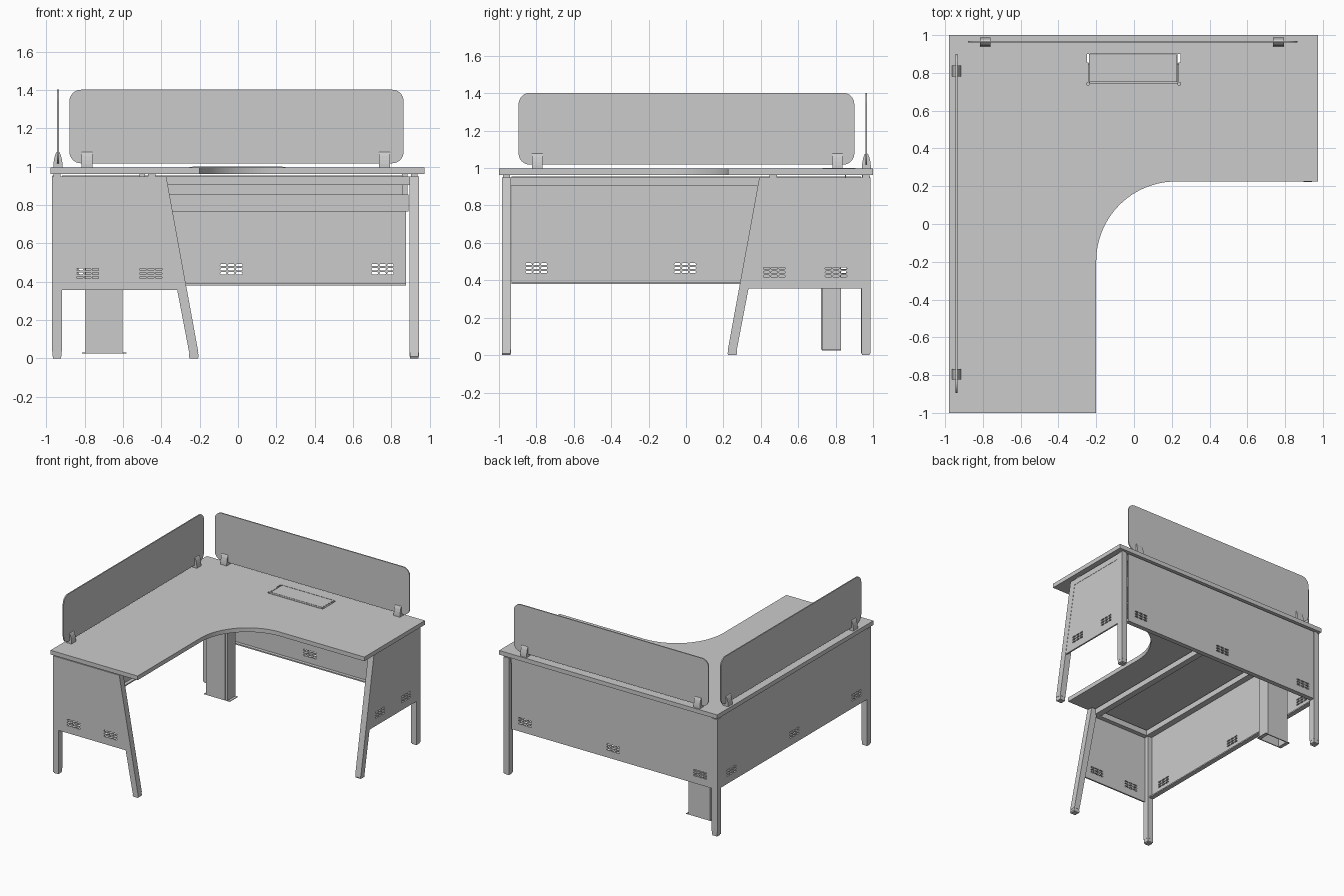
import bpy, bmesh
from math import sin, cos, pi

# Axis maps: (a, b, c) -> world, where c is the extrusion depth
XY = lambda a, b, c: (a, b, c)
XZ = lambda a, b, c: (a, c, b)
YZ = lambda a, b, c: (c, a, b)
SIDE = lambda a, b, c: (-c - 0.04, 0.017 - a, b)   # turns the front end frame into the right one


def plate(name, loops, c0, c1, fn):
    """Flat outline (first loop) with holes (other loops), extruded c0..c1."""
    bm = bmesh.new()
    for loop in loops:
        vs = [bm.verts.new((a, b, 0)) for a, b in loop]
        for i, v in enumerate(vs):
            bm.edges.new((vs[i - 1], v))
    bmesh.ops.triangle_fill(bm, edges=bm.edges[:], use_beauty=True, normal=(0, 0, 1))
    ext = bmesh.ops.extrude_face_region(bm, geom=bm.faces[:])
    top = {g for g in ext["geom"] if isinstance(g, bmesh.types.BMVert)}
    for v in bm.verts:
        v.co = fn(v.co.x, v.co.y, c1 if v in top else c0)
    bmesh.ops.recalc_face_normals(bm, faces=bm.faces[:])
    me = bpy.data.meshes.new(name)
    bm.to_mesh(me)
    bm.free()
    ob = bpy.data.objects.new(name, me)
    bpy.context.collection.objects.link(ob)
    return ob


def rect(a0, a1, b0, b1):
    return [(a0, b0), (a1, b0), (a1, b1), (a0, b1)]


def box(name, x0, x1, y0, y1, z0, z1):
    return plate(name, [rect(x0, x1, y0, y1)], z0, z1, XY)


def rounded(a0, a1, b0, b1, r, n):
    pts = []
    for k, (a, b) in enumerate([(a1 - r, b1 - r), (a0 + r, b1 - r), (a0 + r, b0 + r), (a1 - r, b0 + r)]):
        pts += [(a + r * cos(pi / 2 * (k + i / n)), b + r * sin(pi / 2 * (k + i / n))) for i in range(n + 1)]
    return pts


def vents(a, b):
    """Three by three group of rounded slots."""
    return [rounded(a + i * 0.041 - 0.017, a + i * 0.041 + 0.017,
                    b + j * 0.021 - 0.0055, b + j * 0.021 + 0.0055, 0.005, 3)
            for i in (-1, 0, 1) for j in (-1, 0, 1)]


def upright(name, x, y):
    """Square leg with foot and spacer, centred on x, y."""
    box(name + "_leg", x - 0.025, x + 0.025, y - 0.025, y + 0.025, 0.035, 0.95)
    box(name + "_foot", x - 0.024, x + 0.024, y - 0.024, y + 0.024, 0.008, 0.035)
    box(name + "_foot_pad", x - 0.02, x + 0.02, y - 0.02, y + 0.02, 0, 0.008)
    box(name + "_spacer", x - 0.018, x + 0.018, y - 0.018, y + 0.018, 0.95, 0.963)


# Desktop with sweeping inner corner and cable hatch opening
R = 0.422
arc = [(0.222 - R * cos(pi / 2 * i / 32), -0.197 + R * sin(pi / 2 * i / 32)) for i in range(33)]
outline = [(-0.98, -1), (-0.2, -1)] + arc + [(0.975, 0.225), (0.975, 1), (-0.98, 1)]
plate("desktop", [outline, rect(-0.25, 0.245, 0.735, 0.9)], 0.963, 0.997, XY)

# Cable hatch: lid, rim
box("hatch_lid", -0.232, 0.227, 0.752, 0.897, 0.982, 0.999)
plate("hatch_rim", [rect(-0.238, 0.233, 0.73, 0.905), rect(-0.234, 0.229, 0.747, 0.899)], 0.985, 1.0, XY)
for s, x in (("left", -0.247), ("right", 0.242)):
    box(s + "_hatch_hinge", x - 0.006, x + 0.006, 0.75, 0.855, 0.975, 0.999)

# Upright legs: corner, back right, front left
upright("corner", -0.945, 0.96)
upright("back_right", 0.92, 0.962)
upright("front_left", -0.945, -0.96)

# End frames: slanted leg, top bar and vented end panel
for s, fn in (("front", XZ), ("right", SIDE)):
    d0, d1 = -0.985, -0.935
    plate(s + "_slanted_leg", [[(-0.255, 0.03), (-0.207, 0.03), (-0.375, 0.95), (-0.39, 0.95), (-0.422, 0.905)]], d0, d1, fn)
    plate(s + "_slanted_foot", [[(-0.253, 0.0), (-0.21, 0.0), (-0.205, 0.008), (-0.209, 0.03), (-0.254, 0.03), (-0.256, 0.008)]],
          d0 + 0.002, d1 - 0.002, fn)
    plate(s + "_top_bar", [[(-0.92, 0.905), (-0.42, 0.905), (-0.387, 0.95), (-0.92, 0.95)]], d0, d1, fn)
    plate(s + "_end_panel", [[(-0.92, 0.357), (-0.312, 0.357), (-0.413, 0.905), (-0.92, 0.905)]]
          + vents(-0.785, 0.443) + vents(-0.455, 0.443), d0 + 0.002, d0 + 0.014, fn)
    plate(s + "_end_spacer", [rect(-0.47, -0.43, 0.95, 0.963)], d0 + 0.007, d1 - 0.007, fn)

# Long modesty panels with vents and folded bottom lip
plate("back_panel", [rect(-0.92, 0.877, 0.38, 0.955)] + vents(-0.815, 0.465)
      + vents(-0.035, 0.465) + vents(0.755, 0.465), 0.971, 0.983, XZ)
box("back_panel_lip", -0.92, 0.877, 0.945, 0.971, 0.38, 0.39)
plate("left_panel", [rect(-0.933, 0.935, 0.38, 0.955)] + vents(-0.8, 0.465)
      + vents(-0.005, 0.465) + vents(0.8, 0.465), -0.968, -0.956, YZ)
box("left_panel_lip", -0.956, -0.93, -0.933, 0.935, 0.38, 0.39)

# Under-desk support beams
box("wing_front_beam", -0.46, 0.895, 0.42, 0.47, 0.905, 0.95)
box("wing_rear_beam", -0.92, 0.895, 0.921, 0.971, 0.905, 0.95)
box("return_inner_beam", -0.46, -0.41, -0.935, 0.42, 0.905, 0.95)
box("return_outer_beam", -0.956, -0.906, -0.935, 0.935, 0.905, 0.95)

# Cable tray: open-topped channel
t = 0.008
plate("cable_tray", [[(0.68, 0.855), (0.68, 0.765), (0.85, 0.765), (0.85, 0.855), (0.85 - t, 0.855),
                      (0.85 - t, 0.765 + t), (0.68 + t, 0.765 + t), (0.68 + t, 0.855)]], -0.55, 0.89, YZ)
for x in (-0.5, 0.87):
    box("tray_hanger", x - 0.015, x + 0.015, 0.85, 0.856, 0.765, 0.963)

# Vertical cable riser: hollow duct with a foot flange
plate("cable_riser", [rect(-0.795, -0.603, 0.728, 0.83), rect(-0.787, -0.611, 0.736, 0.822)], 0.03, 0.9, XY)
box("riser_cover", -0.775, -0.622, 0.722, 0.728, 0.03, 0.9)
plate("riser_flange", [rect(-0.815, -0.583, 0.728, 0.83), rect(-0.787, -0.611, 0.736, 0.822)], 0.025, 0.03, XY)

# Privacy screens
plate("back_screen", [rounded(-0.88, 0.865, 1.018, 1.402, 0.06, 8)], 0.96, 0.969, XZ)
plate("left_screen", [rounded(-0.895, 0.9, 1.018, 1.402, 0.06, 8)], -0.9445, -0.9355, YZ)


# Bullet-shaped screen clamps
def clamp_profile(c):
    half = [(0.024, 0.997), (0.0235, 1.015), (0.021, 1.035), (0.016, 1.057), (0.009, 1.074), (0.004, 1.078)]
    return [(c + a, z) for a, z in half] + [(c - a, z) for a, z in reversed(half)]


for x in (-0.788, 0.765):
    plate("back_screen_clamp", [clamp_profile(0.9645)], x - 0.028, x + 0.028, YZ)
for y in (-0.795, 0.81):
    plate("left_screen_clamp", [clamp_profile(-0.94)], y - 0.028, y + 0.028, XZ)
